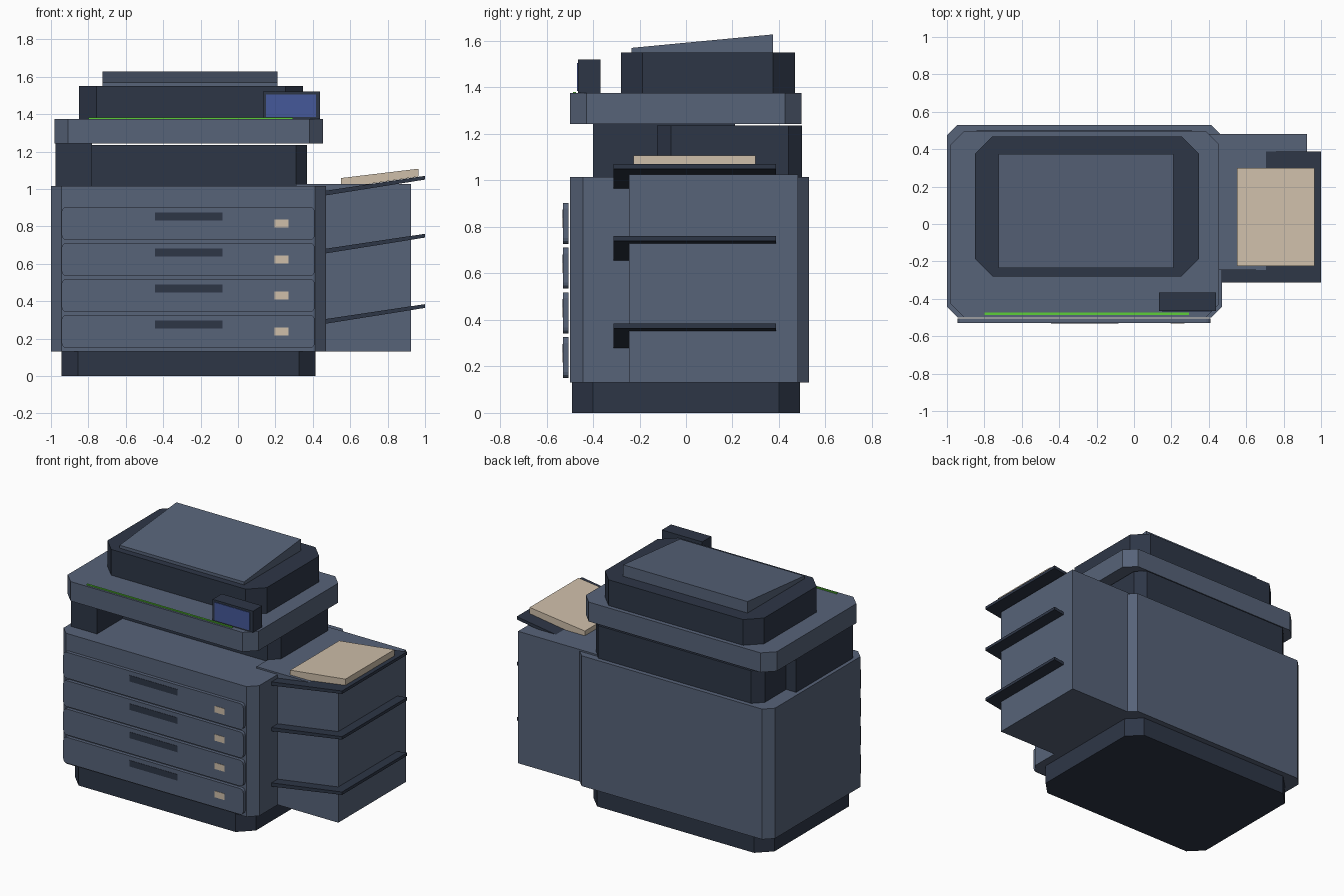
import bpy
from math import sin, cos, pi

cube = bpy.data.objects.get("Cube")
if cube:
    bpy.data.objects.remove(cube, do_unlink=True)


def material(name, r, g, b):
    m = bpy.data.materials.new(name)
    m.use_nodes = True
    m.diffuse_color = (r, g, b, 1)
    m.node_tree.nodes["Principled BSDF"].inputs["Base Color"].default_value = (r, g, b, 1)
    return m


SLATE = material("slate grey", 0.095, 0.125, 0.19)
DARK = material("dark navy", 0.027, 0.037, 0.062)
CREAM = material("cream paper", 0.62, 0.52, 0.40)
BLUE = material("screen blue", 0.06, 0.098, 0.32)
GREEN = material("status green", 0.11, 0.62, 0.04)


def prism(name, profile, axis, lo, hi, mat):
    """Extrude a 2D profile along the given axis from lo to hi."""
    def place(p, d):
        return {"x": (d, p[0], p[1]), "y": (p[0], d, p[1]), "z": (p[0], p[1], d)}[axis]
    n = len(profile)
    verts = [place(p, lo) for p in profile] + [place(p, hi) for p in profile]
    faces = [list(range(n))[::-1], list(range(n, 2 * n))]
    faces += [[i, (i + 1) % n, n + (i + 1) % n, n + i] for i in range(n)]
    if axis == "y":
        faces = [f[::-1] for f in faces]
    mesh = bpy.data.meshes.new(name)
    mesh.from_pydata(verts, [], faces)
    mesh.materials.append(mat)
    obj = bpy.data.objects.new(name, mesh)
    bpy.context.collection.objects.link(obj)
    return obj


def corner_rect(a0, a1, b0, b1, r=0, steps=1):
    """Rectangle outline with cut (one step) or rounded corners."""
    if r == 0:
        return [(a0, b0), (a1, b0), (a1, b1), (a0, b1)]
    centres = [(a1 - r, b1 - r), (a0 + r, b1 - r), (a0 + r, b0 + r), (a1 - r, b0 + r)]
    return [(c[0] + r * cos((q + s / steps) * pi / 2), c[1] + r * sin((q + s / steps) * pi / 2))
            for q, c in enumerate(centres) for s in range(steps + 1)]


def block(name, x, y, z, mat, cut=0):
    return prism(name, corner_rect(*x, *y, cut), "z", *z, mat)


# Plinth and cabinet
block("plinth", (-0.945, 0.415), (-0.49, 0.49), (0, 0.13), DARK, 0.09)
block("cabinet", (-1, 0.47), (-0.5, 0.53), (0.13, 1.015), SLATE, 0.057)

# Neck and side column carrying the scanner
block("neck", (-0.90, 0.37), (-0.125, 0.5), (1.015, 1.236), DARK, 0.06)
block("neck_column", (-0.975, -0.78), (-0.4, 0.21), (1.015, 1.245), DARK)

# Scanner deck, lid and sloped document cover
block("scanner_deck", (-0.98, 0.455), (-0.5, 0.497), (1.243, 1.375), SLATE, 0.072)
block("scanner_lid", (-0.85, 0.347), (-0.28, 0.468), (1.375, 1.55), DARK, 0.093)
prism("document_cover", [(-0.235, 1.55), (0.375, 1.55), (0.375, 1.628), (-0.235, 1.57)],
      "x", -0.725, 0.21, SLATE)

# Control panel and status light
block("control_panel", (0.135, 0.438), (-0.465, -0.367), (1.375, 1.52), DARK)
block("screen", (0.15, 0.416), (-0.469, -0.465), (1.385, 1.506), BLUE)
block("status_light", (-0.8, 0.295), (-0.486, -0.474), (1.375, 1.381), GREEN)

# Four drawers, each with a handle and a label
for i in range(4):
    z = 0.15 + 0.1925 * i
    prism(f"drawer_{i + 1}", corner_rect(-0.943, 0.41, z, z + 0.176, 0.025, 3),
          "y", -0.529, -0.506, SLATE)
    block(f"drawer_handle_{i + 1}", (-0.445, -0.083), (-0.531, -0.528), (z + 0.105, z + 0.147), DARK)
    block(f"drawer_label_{i + 1}", (0.195, 0.27), (-0.531, -0.528), (z + 0.067, z + 0.11), CREAM)

# Side unit with three sloped output trays
block("side_unit", (0.31, 0.925), (-0.245, 0.482), (0.13, 1.026), SLATE)
for i, z in enumerate((0.384, 0.76, 1.07)):
    prism(f"output_tray_{i + 1}",
          [(0.46, z - 0.106), (1, z - 0.02), (1, z), (0.46, z - 0.081)],
          "y", -0.312, 0.388, DARK)

# Paper stack on the top tray
prism("paper_stack", [(0.55, 1.005), (0.965, 1.066), (0.965, 1.108), (0.55, 1.058)],
      "y", -0.225, 0.3, CREAM)
